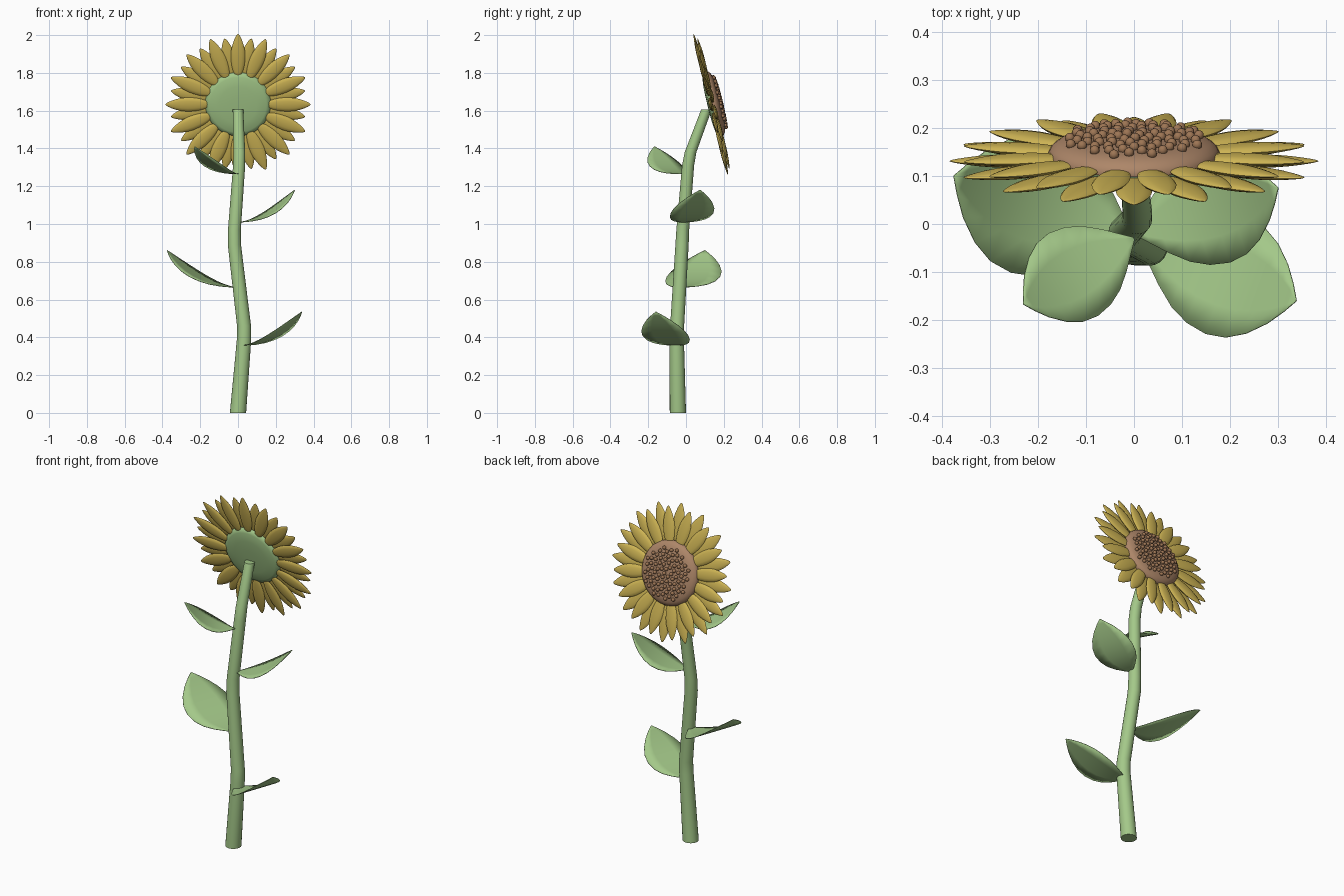
import bpy
import bmesh
import math
from mathutils import Matrix, Vector

cube = bpy.data.objects.get("Cube")
if cube:
    bpy.data.objects.remove(cube, do_unlink=True)


def material(name, colour):
    m = bpy.data.materials.new(name)
    m.use_nodes = True
    m.diffuse_color = (*colour, 1)
    m.node_tree.nodes["Principled BSDF"].inputs["Base Color"].default_value = (*colour, 1)
    return m


GREEN = material("leaf green", (0.37, 0.58, 0.25))
YELLOW = material("petal yellow", (0.62, 0.46, 0.09))
BROWN = material("disc brown", (0.42, 0.24, 0.14))
SEED = material("seed brown", (0.34, 0.18, 0.09))


def finish(bm, name, mat, angle=60):
    bmesh.ops.recalc_face_normals(bm, faces=bm.faces)
    mesh = bpy.data.meshes.new(name)
    bm.to_mesh(mesh)
    bm.free()
    mesh.materials.append(mat)
    ob = bpy.data.objects.new(name, mesh)
    bpy.context.collection.objects.link(ob)
    bpy.ops.object.select_all(action="DESELECT")
    ob.select_set(True)
    bpy.context.view_layer.objects.active = ob
    bpy.ops.object.shade_smooth_by_angle(angle=math.radians(angle))
    return ob


def loft(rings, closed):
    """Bridge equal rows of points; closed rows also get end caps."""
    bm = bmesh.new()
    rows = [[bm.verts.new(p) for p in ring] for ring in rings]
    count = len(rows[0])
    for a, b in zip(rows, rows[1:]):
        for i in range(count if closed else count - 1):
            j = (i + 1) % count
            bm.faces.new((a[i], a[j], b[j], b[i]))
    if closed:
        bm.faces.new(rows[0])
        bm.faces.new(rows[-1])
    return bm


def circle(centre, radius, sides):
    return [Vector(centre) + Vector((radius * math.cos(a), radius * math.sin(a), 0))
            for a in (math.tau * i / sides for i in range(sides))]


# Stem: a bent tapering tube
path = [((0, -0.043, 0), 0.043), ((0.032, -0.049, 0.39), 0.038),
        ((0.032, -0.047, 0.46), 0.037), ((-0.019, -0.021, 0.89), 0.035),
        ((-0.019, -0.017, 0.97), 0.034), ((0.006, 0.011, 1.31), 0.032),
        ((0.007, 0.024, 1.38), 0.031), ((0, 0.108, 1.605), 0.028)]
finish(loft([circle(c, r, 20) for c, r in path], True), "stem", GREEN)

# Leaves: broad blades that curl upward towards the tip
HALF_WIDTHS = [(0, 0.01), (0.08, 0.09), (0.18, 0.19), (0.3, 0.29), (0.42, 0.35),
               (0.55, 0.375), (0.67, 0.355), (0.78, 0.29), (0.88, 0.19),
               (0.95, 0.09), (1, 0.004)]


def leaf(name, base, tip):
    base, tip = Vector(base), Vector(tip)
    out = Vector((tip.x - base.x, tip.y - base.y, 0))
    side = Vector((-out.y, out.x, 0))
    rise = Vector((0, 0, tip.z - base.z))
    rows = [[base + out * t + rise * t ** 2.1 + side * w * s / 2 for s in range(-2, 3)]
            for t, w in HALF_WIDTHS]
    ob = finish(loft(rows, False), name, GREEN)
    solid = ob.modifiers.new("thickness", "SOLIDIFY")
    solid.thickness = 0.003
    solid.offset = 0


leaf("lower_left_leaf", (0.015, -0.045, 0.357), (0.338, -0.16, 0.535))
leaf("lower_right_leaf", (0, -0.035, 0.665), (-0.375, 0.1, 0.86))
leaf("upper_left_leaf", (0, -0.02, 1.01), (0.3, 0.075, 1.18))
leaf("upper_right_leaf", (0, -0.03, 1.265), (-0.23, -0.167, 1.41))

# Flower head frame: local z points out of the flower
HEAD = Matrix.Translation((0, 0.14, 1.635)) @ Matrix.Rotation(math.radians(-76.3), 4, "X")


def lathe(name, profile, mat):
    bm = loft([circle((0, 0, z), r, 40) for r, z in profile], True)
    finish(bm, name, mat).matrix_world = HEAD


lathe("flower_back", [(0.04, -0.027), (0.1, -0.025), (0.15, -0.019),
                      (0.172, -0.01), (0.174, 0.002)], GREEN)
DOME = [(0.178, 0), (0.179, 0.008), (0.172, 0.02), (0.158, 0.03),
        (0.135, 0.037), (0.09, 0.041), (0.03, 0.043)]
lathe("seed_disc", DOME, BROWN)


# Petals: flattened ellipsoids drawn out to a point
def petal_ring(name, count, turn, inner, outer, width, height):
    bm = bmesh.new()
    half = (outer - inner) / 2
    for k in range(count):
        made = bmesh.ops.create_uvsphere(bm, u_segments=12, v_segments=12, radius=1)["verts"]
        spin = Matrix.Rotation(math.tau * (k + turn) / count, 4, "Z")
        for v in made:
            u = v.co.z
            point = 1 if u < 0 else 1 - 0.45 * u ** 2
            v.co = spin @ Vector((inner + half * (1 + u),
                                  v.co.x * width * point,
                                  height + v.co.y * 0.011 * point))
    finish(bm, name, YELLOW).matrix_world = HEAD


petal_ring("back_petals", 16, 0, 0.15, 0.385, 0.038, -0.009)
petal_ring("front_petals", 16, 0.5, 0.14, 0.362, 0.037, 0.006)


# Seeds: small beads in a spiral over the disc
def dome_height(r):
    for (r1, z1), (r0, z0) in zip(DOME[1:], DOME[2:]):
        if r0 <= r <= r1:
            return z0 + (z1 - z0) * (r - r0) / (r1 - r0)
    return DOME[-1][1]


seeds = bmesh.new()
SEEDS = 85
for i in range(SEEDS):
    r = 0.145 * math.sqrt((i + 0.5) / SEEDS)
    a = i * math.pi * (3 - math.sqrt(5))
    place = Matrix.Translation((r * math.cos(a), r * math.sin(a), dome_height(r) + 0.004))
    bmesh.ops.create_uvsphere(seeds, u_segments=10, v_segments=8, radius=0.0105, matrix=place)
finish(seeds, "seeds", SEED).matrix_world = HEAD
